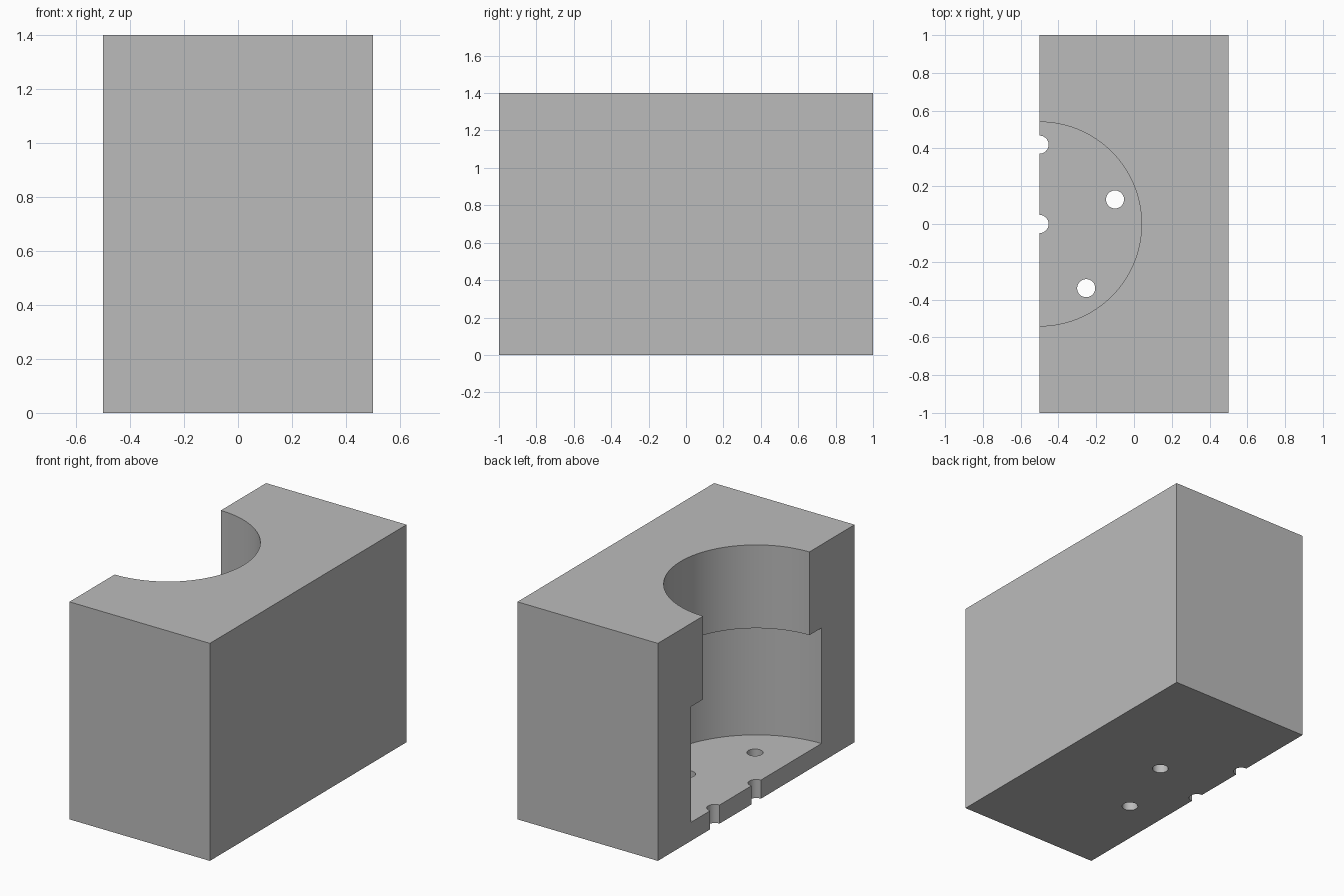
import bpy
from math import radians, sin, cos

if "Cube" in bpy.data.objects:
    bpy.data.objects.remove(bpy.data.objects["Cube"])

CUT_X = -0.5          # plane of the open side, also the bore axis
HEIGHT = 1.4
FLOOR = 0.12
STEP = 0.864

# Single grey material
grey = bpy.data.materials.new("plain grey")
grey.use_nodes = True
colour = (0.5, 0.5, 0.5, 1.0)
grey.diffuse_color = colour
grey.node_tree.nodes["Principled BSDF"].inputs["Base Color"].default_value = colour

# Solid block
bpy.ops.mesh.primitive_cube_add(size=1, location=(0, 0, HEIGHT / 2))
block = bpy.context.object
block.name = "bored_block"
block.scale = (1, 2, HEIGHT)
bpy.ops.object.transform_apply(location=True, rotation=False, scale=True)
block.data.materials.append(grey)


def bore(name, x, y, radius, bottom, top, sides):
    """Cut an upright round hole out of the block."""
    bpy.ops.mesh.primitive_cylinder_add(
        vertices=sides, radius=radius, depth=top - bottom,
        location=(x, y, (bottom + top) / 2))
    cutter = bpy.context.object
    cutter.name = name
    cutter.hide_render = True
    cutter.data.materials.append(grey)
    cut = block.modifiers.new(name, "BOOLEAN")
    cut.operation = "DIFFERENCE"
    cut.solver = "EXACT"
    cut.object = cutter
    bpy.context.view_layer.objects.active = block
    bpy.ops.object.modifier_apply(modifier=cut.name)
    bpy.data.objects.remove(cutter)


# Wide lower chamber and narrower mouth
bore("chamber_cutter", CUT_X, 0, 0.663, FLOOR, STEP, 128)
bore("mouth_cutter", CUT_X, 0, 0.54, STEP - 0.1, HEIGHT + 0.1, 128)

# Drain holes: one on the axis and a ring spaced as a pentagon
bore("centre_hole_cutter", CUT_X, 0, 0.048, -0.1, FLOOR + 0.1, 32)
for angle in (90, 18, -54):
    a = radians(angle)
    bore("ring_hole_cutter", CUT_X + 0.42 * cos(a), 0.42 * sin(a),
         0.048, -0.1, FLOOR + 0.1, 32)

# Smooth bores, crisp edges
bpy.ops.object.select_all(action="DESELECT")
block.select_set(True)
bpy.context.view_layer.objects.active = block
bpy.ops.object.shade_smooth_by_angle(angle=radians(30))
